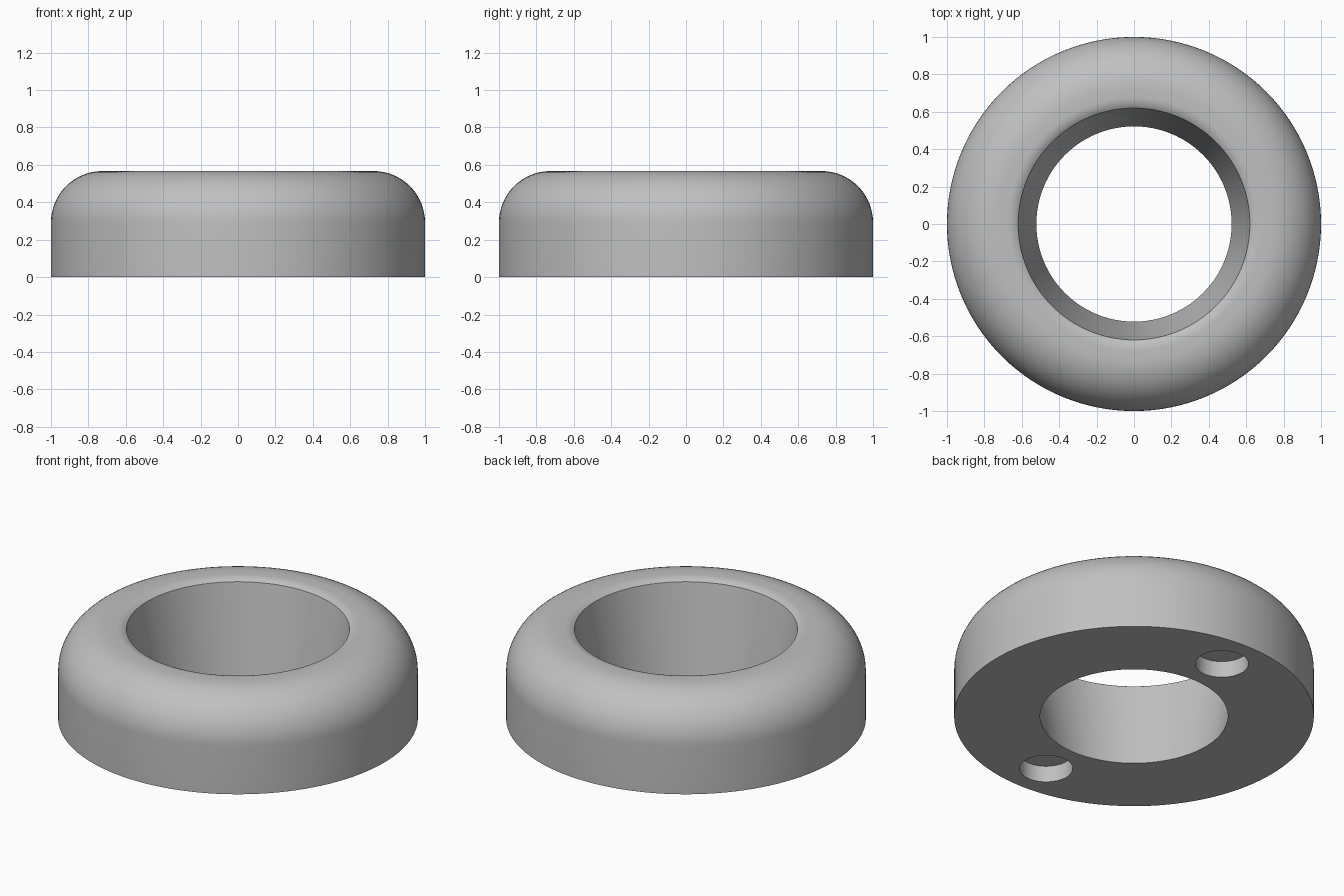
import bpy
import bmesh
from math import sin, cos, pi, radians
from mathutils import Matrix, Vector

if "Cube" in bpy.data.objects:
    bpy.data.objects.remove(bpy.data.objects["Cube"])

HEIGHT = 0.567
ROUND = 0.275      # outer shoulder radius
LIP = 0.1          # lip curve radius
SEGMENTS = 128

grey = bpy.data.materials.new("light grey")
grey.use_nodes = True
colour = (0.53, 0.53, 0.53, 1)
grey.diffuse_color = colour
grey.node_tree.nodes["Principled BSDF"].inputs["Base Color"].default_value = colour


def make_object(name, bm):
    bmesh.ops.recalc_face_normals(bm, faces=bm.faces)
    mesh = bpy.data.meshes.new(name)
    bm.to_mesh(mesh)
    bm.free()
    mesh.materials.append(grey)
    obj = bpy.data.objects.new(name, mesh)
    bpy.context.collection.objects.link(obj)
    return obj


def arc(cx, cz, radius, start, end, steps):
    angles = [radians(start + (end - start) * i / steps) for i in range(steps + 1)]
    return [(cx + radius * cos(a), cz + radius * sin(a)) for a in angles]


# Ring cross-section: flat base, straight side, round shoulder, lip, tapered bore
profile = [(0.522, 0), (1, 0)]
profile += arc(1 - ROUND, HEIGHT - ROUND, ROUND, 0, 90, 16)
profile += arc(0.677, HEIGHT - LIP, LIP, 90, 125, 6)

bm = bmesh.new()
verts = [bm.verts.new((r, 0, z)) for r, z in profile]
edges = [bm.edges.new((v, verts[(i + 1) % len(verts)])) for i, v in enumerate(verts)]
bmesh.ops.spin(bm, geom=verts + edges, cent=(0, 0, 0), axis=(0, 0, 1),
               angle=2 * pi, steps=SEGMENTS, use_merge=True)
bmesh.ops.remove_doubles(bm, verts=bm.verts, dist=1e-5)
ring = make_object("ring_body", bm)

# Two blind holes in the underside
bm = bmesh.new()
for side in (-1, 1):
    bmesh.ops.create_cone(bm, cap_ends=True, segments=48, radius1=0.148, radius2=0.148,
                          depth=0.2, matrix=Matrix.Translation(Vector((0, side * 0.76, 0))))
cutter = make_object("hole_cutter", bm)
cutter.hide_render = True

cut = ring.modifiers.new("base holes", "BOOLEAN")
cut.operation = "DIFFERENCE"
cut.solver = "EXACT"
cut.object = cutter

bpy.ops.object.select_all(action="DESELECT")
ring.select_set(True)
bpy.context.view_layer.objects.active = ring
bpy.ops.object.modifier_apply(modifier=cut.name)
bpy.data.objects.remove(cutter)
bpy.ops.object.shade_smooth_by_angle(angle=radians(30))
